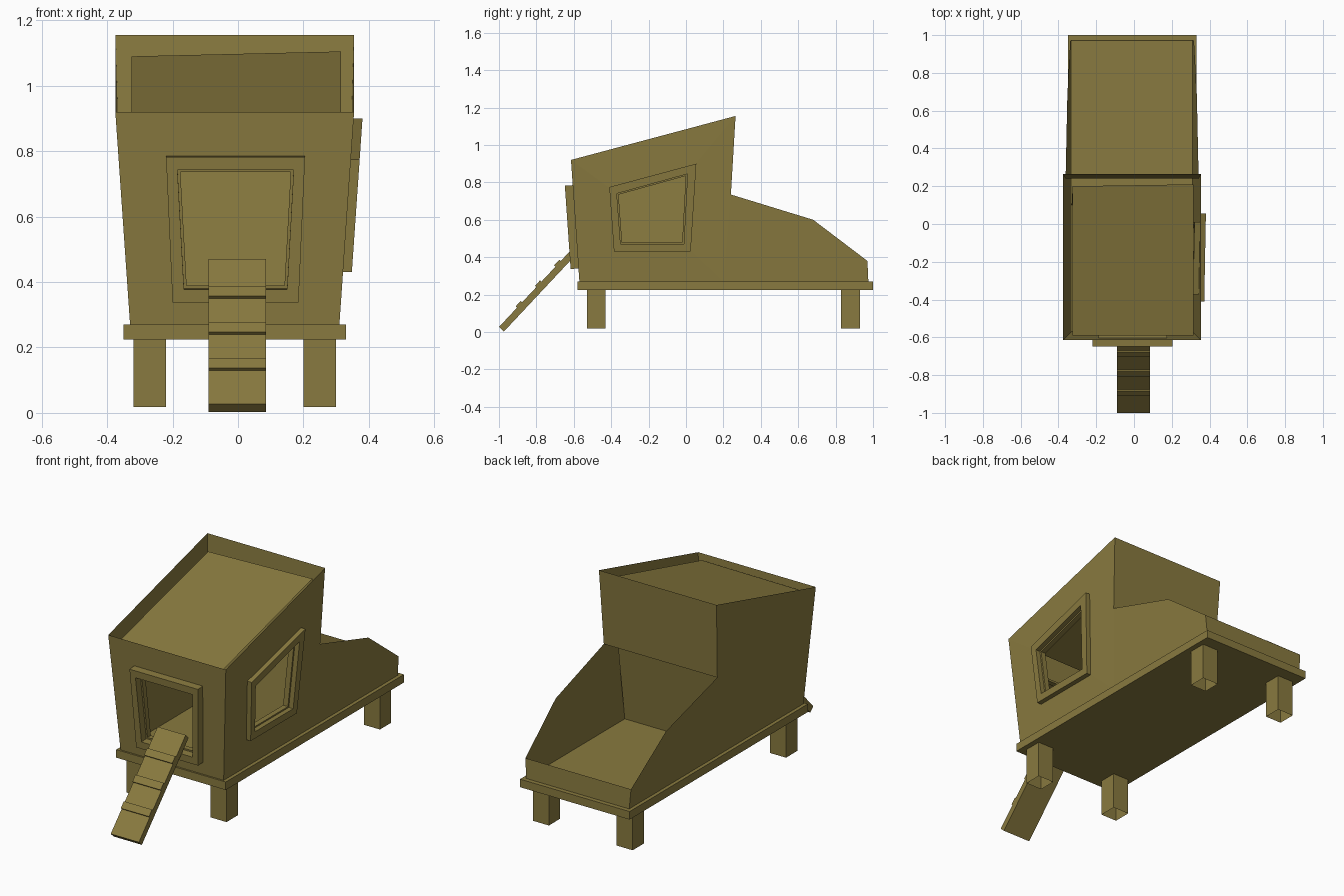
import bpy, bmesh
from mathutils import Vector

if "Cube" in bpy.data.objects:
    bpy.data.objects.remove(bpy.data.objects["Cube"])

wood = bpy.data.materials.new("wood")
wood.diffuse_color = (0.25, 0.195, 0.05, 1)
wood.use_nodes = True
wood.node_tree.nodes["Principled BSDF"].inputs["Base Color"].default_value = wood.diffuse_color
CX = -0.01  # centre line of the house


def make(name, verts, faces):
    me = bpy.data.meshes.new(name)
    me.from_pydata([tuple(v) for v in verts], [], faces)
    me.materials.append(wood)
    ob = bpy.data.objects.new(name, me)
    bpy.context.collection.objects.link(ob)
    return ob


def box(name, x0, x1, y0, y1, z0, z1, bottom=True):
    v = [(x, y, z) for z in (z0, z1) for x, y in ((x0, y0), (x1, y0), (x1, y1), (x0, y1))]
    f = [(4, 5, 6, 7), (0, 1, 5, 4), (1, 2, 6, 5), (2, 3, 7, 6), (3, 0, 4, 7)]
    return make(name, v, f + [(3, 2, 1, 0)] if bottom else f)


def frame(name, outer, inner, back, front):
    """Four sided ring swept from offset back to offset front."""
    rings = [[Vector(p) + Vector(o) for p in pts]
             for pts, o in ((outer, back), (outer, front), (inner, front), (inner, back))]
    f = [(r * 4 + i, r * 4 + (i + 1) % 4, (r + 1) % 4 * 4 + (i + 1) % 4, (r + 1) % 4 * 4 + i)
         for r in range(4) for i in range(4)]
    ob = make(name, sum(rings, []), f)
    bm = bmesh.new()
    bm.from_mesh(ob.data)
    bmesh.ops.recalc_face_normals(bm, faces=bm.faces)
    bm.to_mesh(ob.data)
    bm.free()


def slant(z):
    return min(1, (z - 0.27) / 0.65)


def side(s, y, z):    # point on a leaning side wall
    return (CX + s * (0.32 + 0.045 * slant(z)), y, z)


def front(x, z):      # point on the leaning front wall
    return (x, -0.57 - 0.045 * slant(z), z)


# platform and legs
box("platform", -0.35, 0.33, -0.58, 1.0, 0.225, 0.27)
for x in (-0.27, 0.25):
    for y in (-0.48, 0.88):
        box("leg", x - 0.05, x + 0.05, y - 0.05, y + 0.05, 0.018, 0.225, False)

# side walls: left is plain, right has a window opening
profile = [(-0.57, 0.27), (-0.615, 0.92), (0.265, 1.155), (0.24, 0.735),
           (0.2, 0.27), (0.68, 0.60), (0.97, 0.38), (0.975, 0.27)]
window_in = [(-0.35, 0.47), (-0.37, 0.74), (0.008, 0.845), (-0.012, 0.47)]
window_out = [(-0.385, 0.43), (-0.41, 0.775), (0.055, 0.90), (0.025, 0.43)]
tray = (3, 4, 7, 6, 5)
make("left_wall", [side(-1, *p) for p in profile], [(0, 1, 2, 3, 4), tray])
make("right_wall", [side(1, *p) for p in profile + window_in],
     [(0, 8, 9, 1), (1, 9, 10, 2), (2, 10, 11, 4, 3), (4, 11, 8, 0), tray])

# front wall with door opening
door_in = [(-0.165, 0.38), (-0.185, 0.745), (0.17, 0.745), (0.15, 0.38)]
door_out = [(-0.20, 0.34), (-0.22, 0.785), (0.205, 0.785), (0.185, 0.34)]
corners = [side(-1, -0.57, 0.27), side(-1, -0.615, 0.92),
           side(1, -0.615, 0.92), side(1, -0.57, 0.27)]
make("front_wall", corners + [front(*p) for p in door_in],
     [(i, (i + 1) % 4, 4 + (i + 1) % 4, 4 + i) for i in range(4)])


# walls and roof spanning the full width
def span(name, a, b):
    make(name, [side(-1, *a), side(1, *a), side(1, *b), side(-1, *b)], [(0, 1, 2, 3)])


span("upper_back_wall", (0.24, 0.735), (0.265, 1.155))
span("tray_end_wall", (0.975, 0.27), (0.97, 0.38))
make("roof", [(-0.325, -0.59, 0.89), (0.315, -0.59, 0.895), (0.315, 0.21, 1.105), (-0.325, 0.20, 1.09)],
     [(0, 1, 2, 3)])
make("inner_partition", [(-0.33, 0.10, 0.27), (0.31, 0.10, 0.27), (0.315, 0.21, 1.105), (-0.325, 0.20, 1.09)],
     [(0, 1, 2, 3)])


# trims outside the openings, thin linings inside
def inset(pts, k):
    c = sum((Vector(p) for p in pts), Vector((0, 0))) / 4
    return [c + (Vector(p) - c) * k for p in pts]


frame("door_trim", [front(*p) for p in door_out], [front(*p) for p in door_in],
      (0, 0, 0), (0, -0.042, -0.003))
frame("door_lining", [front(*p) for p in inset(door_in, 1.02)],
      [front(*p) for p in inset(door_in, 0.95)], (0, 0.03, 0), (0, 0, 0))
frame("window_trim", [side(1, *p) for p in window_out], [side(1, *p) for p in window_in],
      (0, 0, 0), (0.027, 0, 0))
frame("window_lining", [side(1, *p) for p in inset(window_in, 1.02)],
      [side(1, *p) for p in inset(window_in, 0.95)], (-0.03, 0, 0), (0, 0, 0))

# ramp with cleats, laid along its slope
low, high = Vector((0, -1.0, 0.027)), Vector((0, -0.585, 0.47))
along = (high - low).normalized()
down = Vector((0, along.z, -along.y))


def plank(name, s0, s1, d0, d1):
    ob = box(name, -0.09, 0.085, s0, s1, -d1, -d0)
    for v in ob.data.vertices:
        p = low + along * v.co.y - down * v.co.z
        v.co = (v.co.x, p.y, p.z)


plank("ramp", 0, (high - low).length, 0, 0.036)
for z in (0.13, 0.24, 0.35):
    s = (z - low.z) / along.z
    plank("ramp_cleat", s, s + 0.04, -0.01, 0.005)
